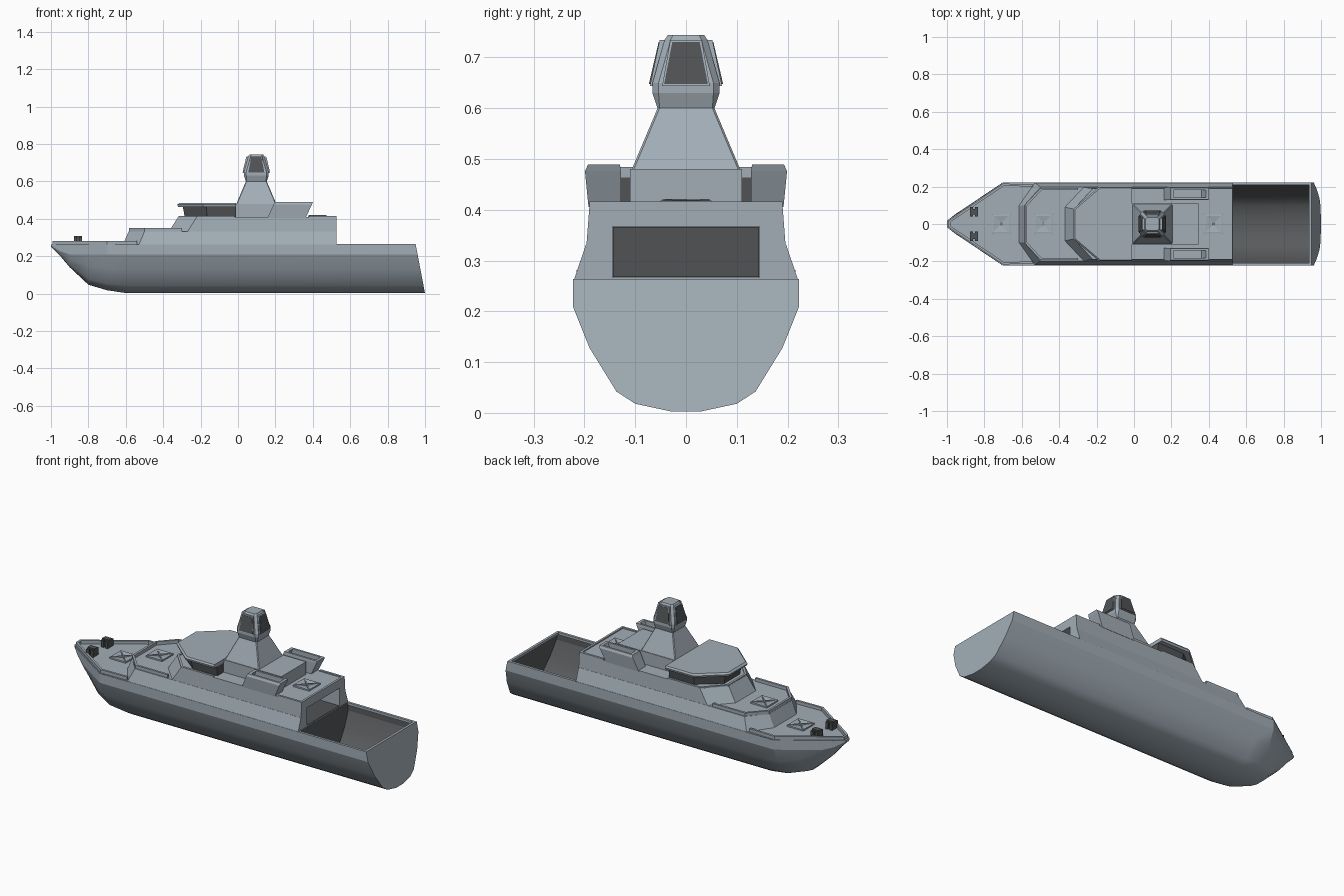
import bpy, bmesh
from mathutils import Matrix

if "Cube" in bpy.data.objects:
    bpy.data.objects.remove(bpy.data.objects["Cube"])


def material(name, rgb):
    m = bpy.data.materials.new(name)
    m.diffuse_color = (*rgb, 1)
    m.use_nodes = True
    m.node_tree.nodes["Principled BSDF"].inputs["Base Color"].default_value = m.diffuse_color
    return m


dark = material("dark_panel", (0.08, 0.085, 0.088))
paint = material("grey_blue_paint", (0.36, 0.42, 0.47))
inner = material("dark_interior", (0.1, 0.105, 0.108))


def make(name, verts, faces, mat=None):
    me = bpy.data.meshes.new(name)
    me.from_pydata(verts, [], faces)
    bm = bmesh.new()
    bm.from_mesh(me)
    bmesh.ops.recalc_face_normals(bm, faces=bm.faces)
    bm.to_mesh(me)
    bm.free()
    ob = bpy.data.objects.new(name, me)
    bpy.context.collection.objects.link(ob)
    me.materials.append(mat or paint)
    return ob


def loft(name, rings, mat=None):
    n = len(rings[0])
    verts = [p for r in rings for p in r]
    faces = [(k * n + i, k * n + (i + 1) % n, (k + 1) * n + (i + 1) % n, (k + 1) * n + i)
             for k in range(len(rings) - 1) for i in range(n)]
    faces += [tuple(range(n))[::-1], tuple(range(len(verts) - n, len(verts)))]
    return make(name, verts, faces, mat)


def rect(x0, x1, y0, y1, z):
    return [(x0, y0, z), (x1, y0, z), (x1, y1, z), (x0, y1, z)]


def prow(xf, yf, xc, yc, xa, z):
    # outline with a blunt, chamfered front
    return [(xf, -yf, z), (xc, -yc, z), (xa, -yc, z), (xa, yc, z), (xc, yc, z), (xf, yf, z)]


def box(name, x0, x1, y0, y1, z0, z1, mat=None):
    return loft(name, [rect(x0, x1, y0, y1, z0), rect(x0, x1, y0, y1, z1)], mat)


def rail(name, path, z0, z1, t=0.012):
    n = len(path)
    verts = [(x, y, z) for z in (z0, z1) for x, y in path]
    ob = make(name, verts, [(i, i + 1, n + i + 1, n + i) for i in range(n - 1)])
    m = ob.modifiers.new("thickness", 'SOLIDIFY')
    m.thickness, m.offset, m.use_even_offset = t, 0, True
    return ob


def mirrored(half):
    return half + [(x, -y) for x, y in reversed(half)]


# Hull: open shell lofted from bow to raked transom
DECK = 0.263
section = [(0.223, DECK), (0.223, 0.21), (0.19, 0.128), (0.137, 0.042), (0.1, 0.018), (0.03, 0.003)]
N = 12


def shell(name, stations, mat, inset=0.0):
    verts, faces = [], []
    for x, w, keel in stations:
        band = max(0.21, keel + 0.4 * (DECK - keel))
        half = []
        for y, z in section:
            zz = z if z == DECK else keel + z / 0.21 * (band - keel)
            rake = 0.05 * zz / DECK if x > 0.9 else 0
            half.append((x - rake, y * w / 0.223, zz + (inset if z < DECK else 0)))
        verts += half + [(a, -b, c) for a, b, c in reversed(half)]
    for k in range(len(stations) - 1):
        for a in range(k * N, k * N + N - 1):
            faces.append((a, a + 1, a + N + 1, a + N))
    faces += [tuple(range(N)), tuple(range(len(verts) - N, len(verts)))]
    ob = make(name, verts, faces, mat)
    # orient the shell outward (keel faces down), or inward for a liner
    bm = bmesh.new()
    bm.from_mesh(ob.data)
    low = min(bm.faces, key=lambda f: f.calc_center_median().z)
    if (low.normal.z > 0) != (inset > 0):
        bmesh.ops.reverse_faces(bm, faces=bm.faces)
    bm.to_mesh(ob.data)
    bm.free()
    bpy.ops.object.select_all(action='DESELECT')
    bpy.context.view_layer.objects.active = ob
    ob.select_set(True)
    bpy.ops.object.shade_smooth_by_angle(angle=0.52)
    # crisp edge under the vertical side band
    for e in ob.data.edges:
        if all(v % N in (1, N - 2) for v in e.vertices):
            e.use_edge_sharp = True
    return ob


shell("hull", [(-1, 0.018, 0.25), (-0.95, 0.056, 0.2), (-0.9, 0.089, 0.14), (-0.8, 0.156, 0.045),
               (-0.7, 0.223, 0.015), (-0.6, 0.223, 0), (1, 0.223, 0)], paint)
shell("stern_well_liner", [(0.529, 0.218, 0), (0.994, 0.218, 0)], inner, 0.005)

# Main deck, stern well rim and bow bulwark
make("main_deck", [(-1, -0.018, DECK), (-0.7, -0.222, DECK), (0.53, -0.222, DECK),
                   (0.53, 0.222, DECK), (-0.7, 0.222, DECK), (-1, 0.018, DECK)], [tuple(range(6))])
rail("stern_well_rim", mirrored([(0.53, -0.2155), (0.942, -0.2155)]), 0.25, DECK + 0.001, 0.014)
rail("bow_bulwark", mirrored([(-0.54, -0.206), (-0.698, -0.21), (-0.985, -0.015)]), DECK - 0.005, 0.281)

# Superstructure in two tiers, with a stern garage cut in
lower = loft("lower_superstructure", [prow(-0.615, 0.1, -0.53, 0.221, 0.527, 0.261),
                                      prow(-0.585, 0.1, -0.5, 0.197, 0.527, 0.332)])
upper = loft("upper_superstructure", [prow(-0.37, 0.09, -0.27, 0.196, 0.527, 0.331),
                                      prow(-0.32, 0.08, -0.22, 0.19, 0.527, 0.41)])
cutter = box("garage_cutter", 0.33, 0.6, -0.145, 0.145, 0.267, 0.367)
cutter.hide_render = True
cutter.hide_viewport = True
for ob in (lower, upper):
    m = ob.modifiers.new("garage", 'BOOLEAN')
    m.operation, m.object, m.solver = 'DIFFERENCE', cutter, 'EXACT'
box("garage_back_wall", 0.331, 0.336, -0.144, 0.144, 0.268, 0.366, dark)
box("garage_floor", 0.331, 0.526, -0.144, 0.144, 0.266, 0.269, dark)

# Deck edge rails
rail("lower_tier_rail", mirrored([(-0.3, -0.187), (-0.497, -0.187), (-0.578, -0.1)]), 0.325, 0.35)
rail("upper_tier_rail", mirrored([(-0.02, -0.184), (-0.217, -0.184), (-0.313, -0.08)]), 0.4, 0.416)
rail("aft_rail", mirrored([(0.38, -0.184), (0.521, -0.184)]), 0.4, 0.416)

# Bridge
loft("bridge_windows", [prow(-0.285, 0.07, -0.165, 0.165, -0.012, 0.41),
                        prow(-0.295, 0.072, -0.17, 0.172, -0.012, 0.466)], dark)
loft("bridge_roof", [prow(-0.32, 0.08, -0.185, 0.196, -0.01, 0.464),
                     prow(-0.325, 0.08, -0.187, 0.199, -0.01, 0.475),
                     prow(-0.315, 0.078, -0.18, 0.193, -0.01, 0.484)])

# Mast house and sensor mast
box("mast_house", -0.012, 0.345, -0.11, 0.11, 0.41, 0.48)
CX = 0.098


def chamfered(h, c, z):
    q = [(h, h - c), (h - c, h), (c - h, h), (-h, h - c),
         (-h, c - h), (c - h, -h), (h - c, -h), (h, c - h)]
    return [(CX + x, y, z) for x, y in q]


loft("mast", [chamfered(0.107, 0.004, 0.479), chamfered(0.056, 0.004, 0.6),
              chamfered(0.066, 0.012, 0.63), chamfered(0.066, 0.012, 0.65),
              chamfered(0.042, 0.012, 0.735), chamfered(0.036, 0.01, 0.744)])

# Four sensor panels, each a framed trapezoid on a mast face
for k in range(4):
    for nm, grow, out, mat in (("sensor_frame", 0.004, 0, None), ("sensor_panel", 0, 0.002, dark)):
        rings = []
        for low_x, top_x in ((0.055, 0.035), (0.071 + out, 0.052 + out)):
            rings.append([(low_x, -0.043 - grow, 0.648 - grow), (low_x, 0.043 + grow, 0.648 - grow),
                          (top_x, 0.027 + grow, 0.73 + grow), (top_x, -0.027 - grow, 0.73 + grow)])
        p = loft(nm + "_" + str(k + 1), rings, mat)
        p.data.transform(Matrix.Translation((CX, 0, 0)) @ Matrix.Rotation(k * 1.5707963, 4, 'Z'))

# Raked open-topped exhaust housings, bollards
for s, side in ((-1, "right"), (1, "left")):
    loft("exhaust_housing_" + side, [
        rect(0.158, 0.362, s * 0.128, s * 0.192, 0.405), rect(0.19, 0.395, s * 0.128, s * 0.199, 0.476),
        rect(0.195, 0.4, s * 0.13, s * 0.193, 0.489), rect(0.212, 0.384, s * 0.141, s * 0.182, 0.489),
        rect(0.19, 0.36, s * 0.141, s * 0.182, 0.435)])
    for i, dx in enumerate((-0.013, 0.013)):
        x, y = -0.855 + dx, s * 0.065
        box("bollard_post_%s_%d" % (side, i), x - 0.008, x + 0.008, y - 0.025, y + 0.025, 0.262, 0.302, dark)
    box("bollard_bar_" + side, -0.876, -0.834, s * 0.065 - 0.014, s * 0.065 + 0.014, 0.262, 0.308, dark)

# Deck hatches: bevelled lids with a shallow crossed top
for i, (x, z) in enumerate(((-0.71, DECK), (-0.485, 0.332), (0.425, 0.41))):
    h = 0.05
    loft("hatch_%d" % (i + 1), [rect(x - h, x + h, -h, h, z - 0.002), rect(x - h, x + h, -h, h, z + 0.008),
                                rect(x - 0.042, x + 0.042, -0.042, 0.042, z + 0.009),
                                rect(x - 0.002, x + 0.002, -0.002, 0.002, z + 0.002)])
    for j, a in enumerate((0.785, -0.785)):
        b = box("hatch_brace_%d_%d" % (i + 1, j), -0.062, 0.062, -0.003, 0.003, z, z + 0.011)
        b.data.transform(Matrix.Translation((x, 0, 0)) @ Matrix.Rotation(a, 4, 'Z'))
